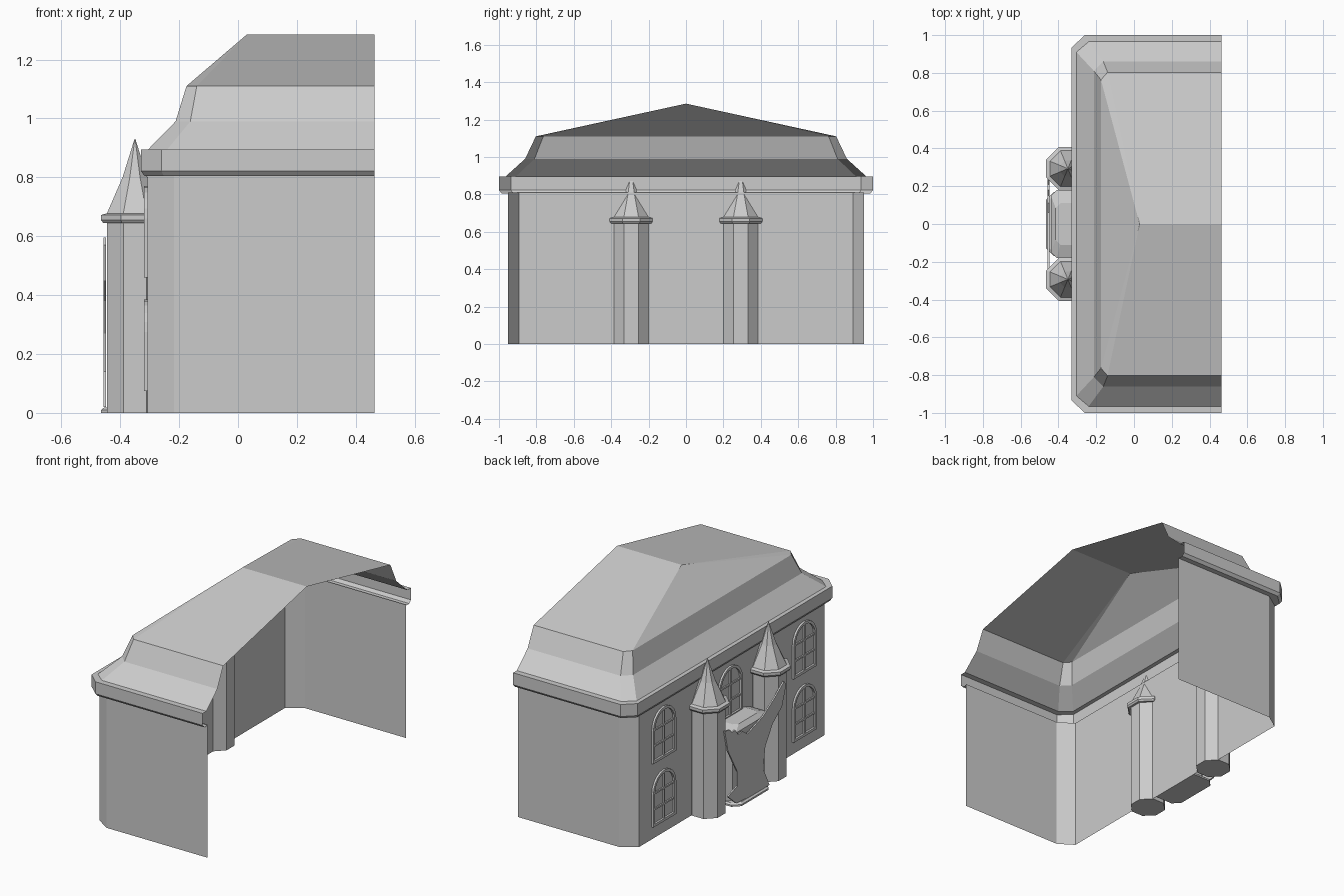
import bpy, bmesh, math

if "Cube" in bpy.data.objects:
    bpy.data.objects.remove(bpy.data.objects["Cube"])

BACK = 0.463   # open rear plane
WALL = -0.308  # facade plane


def make(name, verts, faces):
    me = bpy.data.meshes.new(name)
    me.from_pydata(verts, [], faces)
    bm = bmesh.new()
    bm.from_mesh(me)
    bmesh.ops.recalc_face_normals(bm, faces=bm.faces)
    bm.to_mesh(me)
    bm.free()
    ob = bpy.data.objects.new(name, me)
    bpy.context.collection.objects.link(ob)
    return ob


def loft(rings, closed, caps=False):
    n = len(rings[0])
    verts = [p for r in rings for p in r]
    faces = []
    for k in range(len(rings) - 1):
        for i in range(n if closed else n - 1):
            j = (i + 1) % n
            faces.append((k * n + i, k * n + j, (k + 1) * n + j, (k + 1) * n + i))
    if caps:
        faces += [tuple(range(n)), tuple(range((len(rings) - 1) * n, len(rings) * n))]
    return verts, faces


def plan(z, front, w, cx, cy, back=BACK):
    """Half-rectangle outline with two chamfered front corners."""
    half = [(back, w), (front + cx, w), (front, w - cy)]
    return [(x, -y, z) for x, y in half] + [(x, y, z) for x, y in reversed(half)]


def extrude_yz(name, outline, x0, x1):
    """Flat shape in the facade plane with thickness along x."""
    return make(name, *loft([[(x, y, z) for y, z in outline] for x in (x0, x1)], True, True))


# Walls: open at the rear
make("walls", *loft([plan(0, WALL, .953, .09, .06), plan(.81, WALL, .953, .09, .06)], False))

# Cornice and mansard roof
rings = [plan(.805, WALL, .953, .09, .06),
         plan(.805, -.318, .985, .065, .06),
         plan(.822, -.33, 1.0, .07, .065),
         plan(.895, -.33, 1.0, .07, .065),
         plan(.895, -.305, .965, .065, .055),
         plan(.99, -.212, .86, .05, .05),
         plan(1.11, -.175, .803, .035, .04)]
verts, faces = loft(rings, False)
t = len(verts) - 6
verts += [(.03, 0, 1.285), (BACK, 0, 1.285)]
p, q = t + 6, t + 7
faces += [(t, t + 1, p, q), (t + 1, t + 2, p), (t + 2, t + 3, p), (t + 3, t + 4, p), (t + 4, t + 5, q, p)]
make("roof", verts, faces)


# Octagonal turrets with collar and flared spire
def octagon(cx, cy, apothem, z):
    r = apothem / math.cos(math.pi / 8)
    return [(cx + r * math.cos(math.pi / 8 + i * math.pi / 4),
             cy + r * math.sin(math.pi / 8 + i * math.pi / 4), z) for i in range(8)]


turret = [(.095, 0), (.095, .645), (.108, .645), (.115, .655), (.115, .672),
          (.095, .678), (.042, .80), (.0015, .93)]
for side, cy in (("left", .293), ("right", -.293)):
    make(side + "_turret", *loft([octagon(-.35, cy, a, z) for a, z in turret], True, True))

# Entrance bay, balcony top and doorstep
make("entrance_bay", *loft([plan(z, -.405, .16, .03, .03, WALL) for z in (0, .41)], True, True))
make("balcony", *loft([plan(.40, -.43, .17, .03, .03, WALL),
                       plan(.43, -.44, .18, .03, .03, WALL),
                       plan(.445, -.44, .18, .03, .03, WALL),
                       plan(.47, -.415, .11, .025, .025, WALL)], True, True))
make("doorstep", *loft([plan(0, -.465, .17, .04, .04, WALL),
                        plan(.01, -.465, .17, .04, .04, WALL),
                        plan(.018, -.455, .16, .04, .04, WALL)], True, True))


# Arched windows: rim plus glazing bars
def arch(cy, z0, z1, hw):
    spring = z1 - hw
    return ([(cy - hw, z0), (cy + hw, z0)] +
            [(cy + hw * math.cos(a * math.pi / 10), spring + hw * math.sin(a * math.pi / 10))
             for a in range(11)])


def window(name, cy, z0, z1, hw=.11):
    x0, x1 = WALL, WALL - .012
    outer, inner = arch(cy, z0, z1, hw), arch(cy, z0 + .016, z1 - .016, hw - .016)
    loops = [(outer, x0), (outer, x1), (inner, x1), (inner, x0)]
    make(name + "_rim", *loft([[(x, y, z) for y, z in o] for o, x in loops], True))

    def bar(part, y0, y1, za, zb):
        extrude_yz(name + part, [(y0, za), (y1, za), (y1, zb), (y0, zb)], x0, x1 + .004)
    bar("_mullion", cy - .005, cy + .005, z0 + .01, z1 - .01)
    for k, f in enumerate((.33, .64)):
        z = z0 + (z1 - z0) * f
        bar("_crossbar_%d" % k, cy - hw + .01, cy + hw - .01, z - .005, z + .005)


for side, cy in (("left", .66), ("right", -.69)):
    window(side + "_lower_window", cy, .075, .385)
    window(side + "_upper_window", cy, .46, .77)
window("centre_window", .02, .46, .77)

# Ragged panel hung across the entrance
ragged = [(.28, .51), (.23, .50), (.21, .475), (.18, .48), (.15, .44), (.11, .445), (.06, .41),
          (-.03, .44), (-.09, .46), (-.2, .53), (-.29, .595), (-.31, .57), (-.27, .45), (-.18, .38),
          (-.11, .27), (-.09, .14), (-.15, .02), (.04, .02), (.17, .03), (.25, .1),
          (.16, .13), (.16, .22), (.25, .38)]
extrude_yz("ragged_panel", ragged, -.457, -.448)
